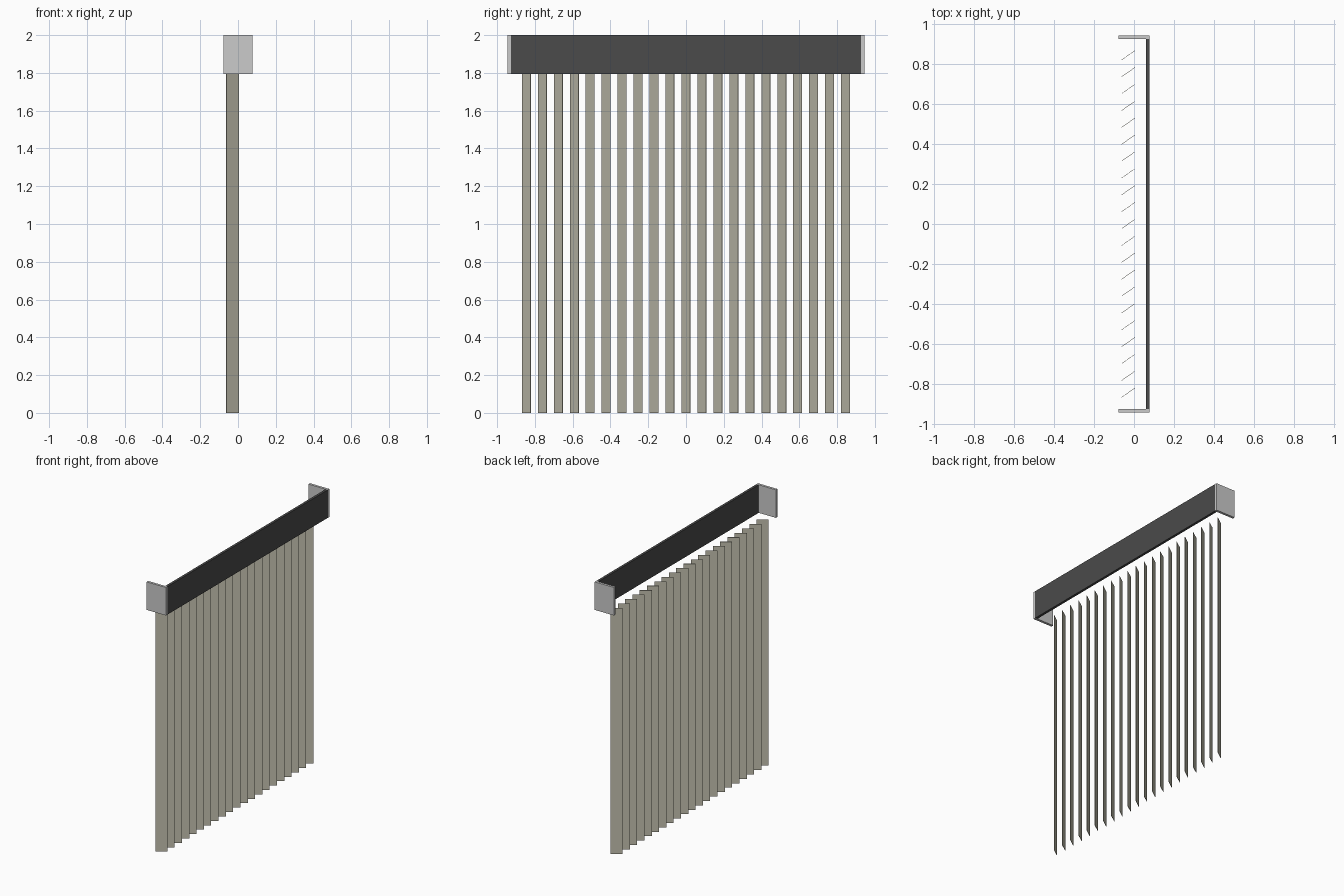
import bpy
from math import radians

if "Cube" in bpy.data.objects:
    bpy.data.objects.remove(bpy.data.objects["Cube"])


def material(name, rgb):
    mat = bpy.data.materials.new(name)
    mat.diffuse_color = (*rgb, 1)
    mat.use_nodes = True
    mat.node_tree.nodes["Principled BSDF"].inputs["Base Color"].default_value = mat.diffuse_color
    return mat


def box(name, size, centre, angle=0, mat=None):
    bpy.ops.mesh.primitive_cube_add(size=1, location=centre)
    obj = bpy.context.object
    obj.name = name
    obj.scale = size
    bpy.ops.object.transform_apply(location=False, rotation=False, scale=True)
    obj.rotation_euler.z = angle
    if mat:
        obj.data.materials.append(mat)
    return obj


fabric = material("slat_fabric", (0.55, 0.53, 0.43))
dark = material("valance_dark", (0.07, 0.07, 0.07))

HALF_X, HALF_Y = 0.078, 0.945
THICK = 0.018
BOTTOM, TOP = 1.795, 2.0
HEIGHT, MID = TOP - BOTTOM, (TOP + BOTTOM) / 2

# Valance board along the room side
box("valance_board", (THICK, 2 * (HALF_Y - THICK), HEIGHT),
    (HALF_X - THICK / 2, 0, MID), mat=dark)

# End brackets closing both ends
for side, label in ((-1, "front"), (1, "back")):
    box(f"end_bracket_{label}", (2 * HALF_X, THICK, HEIGHT),
        (0, side * (HALF_Y - THICK / 2), MID))

# Row of hanging slats, each turned partly open
COUNT, PITCH, SLAT_TOP = 21, 0.0845, 1.8
for i in range(COUNT):
    y = (i - (COUNT - 1) / 2) * PITCH
    box(f"slat_{i + 1:02d}", (0.08, 0.002, SLAT_TOP),
        (-0.029, y, SLAT_TOP / 2), radians(35), fabric)
